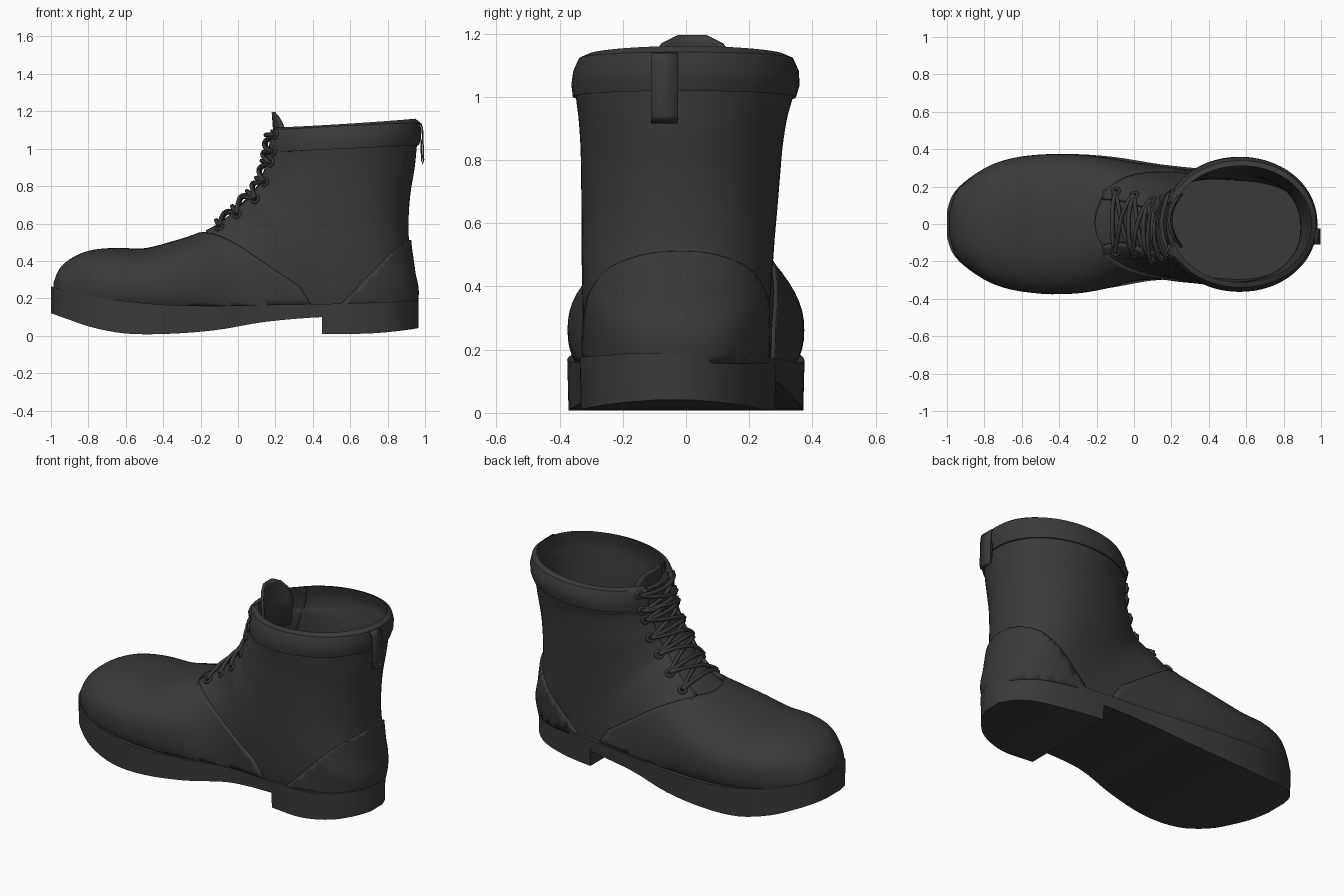
import bpy, bmesh, math
from mathutils import Vector

cube = bpy.data.objects.get("Cube")
if cube:
    bpy.data.objects.remove(cube, do_unlink=True)

leather = bpy.data.materials.new("dark_grey_leather")
leather.use_nodes = True
colour = (0.042, 0.042, 0.042, 1)
leather.diffuse_color = colour
leather.node_tree.nodes["Principled BSDF"].inputs["Base Color"].default_value = colour

# Slices fanning from toe to collar: front x, z, back x, z, half width, centre y
SLICES = [
    (-.975, .28, -.975, .11, .07, 0), (-.942, .355, -.94, .1, .165, 0),
    (-.875, .41, -.87, .09, .23, 0), (-.78, .446, -.78, .08, .295, 0),
    (-.65, .458, -.65, .07, .34, 0), (-.5, .456, -.48, .06, .36, 0),
    (-.35, .493, -.28, .04, .36, 0), (-.22, .535, -.1, .01, .34, .005),
    (-.12, .585, .1, -.06, .307, .012), (-.04, .65, .35, -.14, .29, .005),
    (.02, .71, .6, -.18, .288, -.015), (.06, .75, .84, -.1, .293, -.032),
    (.09, .785, .95, .18, .302, -.028), (.11, .815, .935, .35, .306, -.024),
    (.125, .85, .915, .5, .311, -.02), (.14, .89, .912, .62, .315, -.017),
    (.15, .93, .922, .76, .32, -.014), (.157, .965, .945, .9, .33, -.01),
    (.162, .98, .957, 1.02, .343, -.005), (.17, 1.05, .968, 1.08, .347, 0),
    (.175, 1.115, .97, 1.16, .332, 0)]
TOP = len(SLICES) - 1

# Sole stations: x, right y, left y, top z, bottom z
SOLE = [
    (-1, -.07, .07, .265, .12), (-.97, -.155, .155, .255, .11),
    (-.9, -.23, .23, .235, .085), (-.78, -.305, .305, .21, .045),
    (-.6, -.36, .36, .185, .012), (-.38, -.375, .375, .165, .01),
    (-.12, -.34, .36, .16, .03), (.15, -.298, .318, .165, .075),
    (.45, -.32, .285, .17, .1), (.65, -.335, .25, .175, .1),
    (.82, -.285, .195, .18, .1), (.92, -.19, .11, .187, .1),
    (.965, -.1, .02, .19, .1)]
HEEL_START = 8


def spline(table, u):
    """Smooth interpolation through the rows of a table."""
    last = len(table) - 1
    u = min(max(u, 0), last)
    i = min(int(u), last - 1)
    t = u - i
    rows = [table[min(max(k, 0), last)] for k in range(i - 1, i + 3)]
    return [b + t * ((c - a) / 2 + t * (a - 2.5 * b + 2 * c - d / 2
            + t * (1.5 * (b - c) + (d - a) / 2))) for a, b, c, d in zip(*rows)]


def power(v, n=2.4):
    return math.copysign(abs(v) ** (2 / n), v)


def surface(u, a):
    """Boxy slices at the toe, turning elliptical up the shaft."""
    fx, fz, bx, bz, w, yc = spline(SLICES, u)
    n = 2.4 - .35 * min(max((u - 11) / 6, 0), 1)
    k = power(math.cos(a), n)
    return Vector(((fx + bx) / 2 + k * (fx - bx) / 2,
                   yc + w * power(math.sin(a), n),
                   (fz + bz) / 2 + k * (fz - bz) / 2))


def normal(u, a):
    e = .03
    u = min(max(u, e), TOP - e)
    du = surface(u + e, a) - surface(u - e, a)
    da = surface(u, a + e) - surface(u, a - e)
    return du.cross(da).normalized()


def skin(u, a, off=0):
    return surface(u, a) + normal(u, a) * off


def steps(start, end, count):
    return [start + (end - start) * i / count for i in range(count + 1)]


RING = steps(0, 2 * math.pi, 64)[:-1]


def sheet(name, rows, closed=True, caps="", cuts=(), fill=False, thick=0, recalc=False):
    """Skin a mesh over rows of points, trimmed by planes."""
    bm = bmesh.new()
    grid = [[bm.verts.new(p) for p in row] for row in rows]
    n = len(rows[0])
    for r, s in zip(grid, grid[1:]):
        for j in range(n if closed else n - 1):
            k = (j + 1) % n
            bm.faces.new((r[j], s[j], s[k], r[k]))
    if "start" in caps:
        bm.faces.new(grid[0])
    if "end" in caps:
        bm.faces.new(grid[-1][::-1])
    for co, no in cuts:
        cut = bmesh.ops.bisect_plane(bm, geom=bm.verts[:] + bm.edges[:] + bm.faces[:],
                                     plane_co=co, plane_no=no, clear_inner=True)
        if fill:
            edges = [g for g in cut["geom_cut"] if isinstance(g, bmesh.types.BMEdge)]
            bmesh.ops.edgeloop_fill(bm, edges=edges)
    if recalc:
        bmesh.ops.recalc_face_normals(bm, faces=bm.faces[:])
    mesh = bpy.data.meshes.new(name)
    bm.to_mesh(mesh)
    bm.free()
    mesh.materials.append(leather)
    obj = bpy.data.objects.new(name, mesh)
    bpy.context.collection.objects.link(obj)
    bpy.ops.object.select_all(action="DESELECT")
    obj.select_set(True)
    bpy.context.view_layer.objects.active = obj
    bpy.ops.object.shade_smooth_by_angle(angle=math.radians(40))
    if thick:
        mod = obj.modifiers.new("thickness", "SOLIDIFY")
        mod.thickness, mod.offset = thick, -1


def tube(name, points, radius, cyclic=False):
    curve = bpy.data.curves.new(name, "CURVE")
    curve.dimensions = "3D"
    curve.bevel_depth, curve.bevel_resolution = radius, 2
    curve.use_fill_caps = True
    line = curve.splines.new("POLY")
    line.points.add(len(points) - 1)
    for p, co in zip(line.points, points):
        p.co = (*co, 1)
    line.use_cyclic_u = cyclic
    curve.materials.append(leather)
    bpy.context.collection.objects.link(bpy.data.objects.new(name, curve))


UP = Vector((0, 0, 1))
above_sole = (Vector((0, 0, .157)), UP)

# Upper and its inner lining with the insole floor
sheet("boot_upper", [[skin(u, a) for a in RING] for u in steps(0, TOP - .5, 90)],
      caps="start", cuts=[above_sole])
sheet("lining", [[skin(u, a, -.022) for a in RING] for u in steps(TOP, 8.5, 50)],
      caps="end", cuts=[(Vector((0, 0, .2)), UP)], fill=True)


# Toe piece with its slanting rear seam
def seam(a):
    return 7.1 + 3 * (1 - max(power(math.cos(a)), 0)) ** .7


sheet("toe_piece", [[skin(seam(a) * t, a, .012) for a in RING] for t in steps(0, 1, 44)],
      caps="start", cuts=[above_sole], thick=.02)

# Heel counter, its bowed edge cut along two slanting planes
sheet("heel_counter", [[skin(u, a, .012) for a in RING] for u in steps(10, 16.5, 40)],
      cuts=[above_sole, (Vector((.55, 0, .17)), Vector((.22, 0, -.22))),
            (Vector((.93, 0, .515)), Vector((.12, 0, -.18)))], thick=.02)

# Padded collar, open at the front
collar = [(18, -.01), (18, .01), (18.6, .014), (19.2, .012), (19.7, .003), (TOP, -.022)]
sheet("collar", [[skin(u, a, off) for a in steps(.35, 2 * math.pi - .35, 60)]
                 for u, off in collar], closed=False)

# Front rim closing the throat between the collar ends
sheet("throat_rim", [[skin(u, a, off) for a in steps(-.36, .36, 10)]
                     for u, off in ((TOP - .5, 0), (TOP, -.022))], closed=False)

# Eyelet facings on both sides of the throat
for side, label in ((1, "left"), (-1, "right")):
    angles = steps(.32, .8, 8) if side > 0 else steps(-.8, -.32, 8)
    sheet(label + "_facing",
          [[skin(u, a, .02 - .025 * (abs(a) - .32) / .48) for a in angles]
           for u in steps(7.5, TOP - .3, 40)], closed=False, thick=.02)

# Tongue showing above the collar
tongue = [(.2, .9, .13), (.205, 1.05, .14), (.2, 1.13, .12), (.197, 1.17, .09), (.195, 1.195, .04)]
sheet("tongue", [[Vector((x + 3 * (w * t) ** 2, w * t + .02, z)) for t in steps(-1, 1, 10)]
                 for x, z, w in tongue], closed=False, thick=-.015)

# Eyelets and laces
SPREAD = .46
levels = [8.2, 9.4, 11.2, 13.6, 16, 18, 19.3]
sweep = steps(-1, 1, 10)
for i, u in enumerate(levels):
    for side in (1, -1):
        centre, axis = skin(u, side * SPREAD, .016), normal(u, side * SPREAD)
        p = axis.orthogonal().normalized()
        q = axis.cross(p)
        tube("eyelet", [centre + .02 * (p * math.cos(t) + q * math.sin(t))
                        for t in steps(0, 2 * math.pi, 12)[:-1]], .008, True)
    tube("lace_bar", [skin(u, SPREAD * t, .024 - .006 * t * t) for t in sweep], .012)
    if i + 1 < len(levels):
        rise = levels[i + 1] - u
        for side in (1, -1):
            tube("lace_cross", [skin(u + rise * (t + 1) / 2, side * SPREAD * t,
                                     .024 + .005 * side - .006 * t * t) for t in sweep], .011)

# Pull loop at the back
loop = [(.965, 1.14), (.982, 1.135), (.99, 1.11), (.996, .94), (.988, .915),
        (.978, .94), (.975, 1.05)]
sheet("pull_loop", [[Vector((x, y, z)) for y in (-.11, -.025)] for x, z in loop],
      closed=False, thick=.008)


# Outsole and full-height heel block
def sole_row(u, heel=False):
    x, right, left, top, bottom = spline(SOLE, u)
    if heel:
        bottom = .01 + .03 * max(0, (x - .6) / .36) ** 2
    return [Vector(p) for p in ((x, right, top), (x, left, top),
                                (x, left - .004, bottom), (x, right + .004, bottom))]


end = len(SOLE) - 1
sheet("outsole", [sole_row(u) for u in steps(0, HEEL_START, 32)],
      caps="start end", recalc=True)
sheet("heel_block", [sole_row(u, True) for u in steps(HEEL_START, end, 20)],
      caps="start end", recalc=True)
